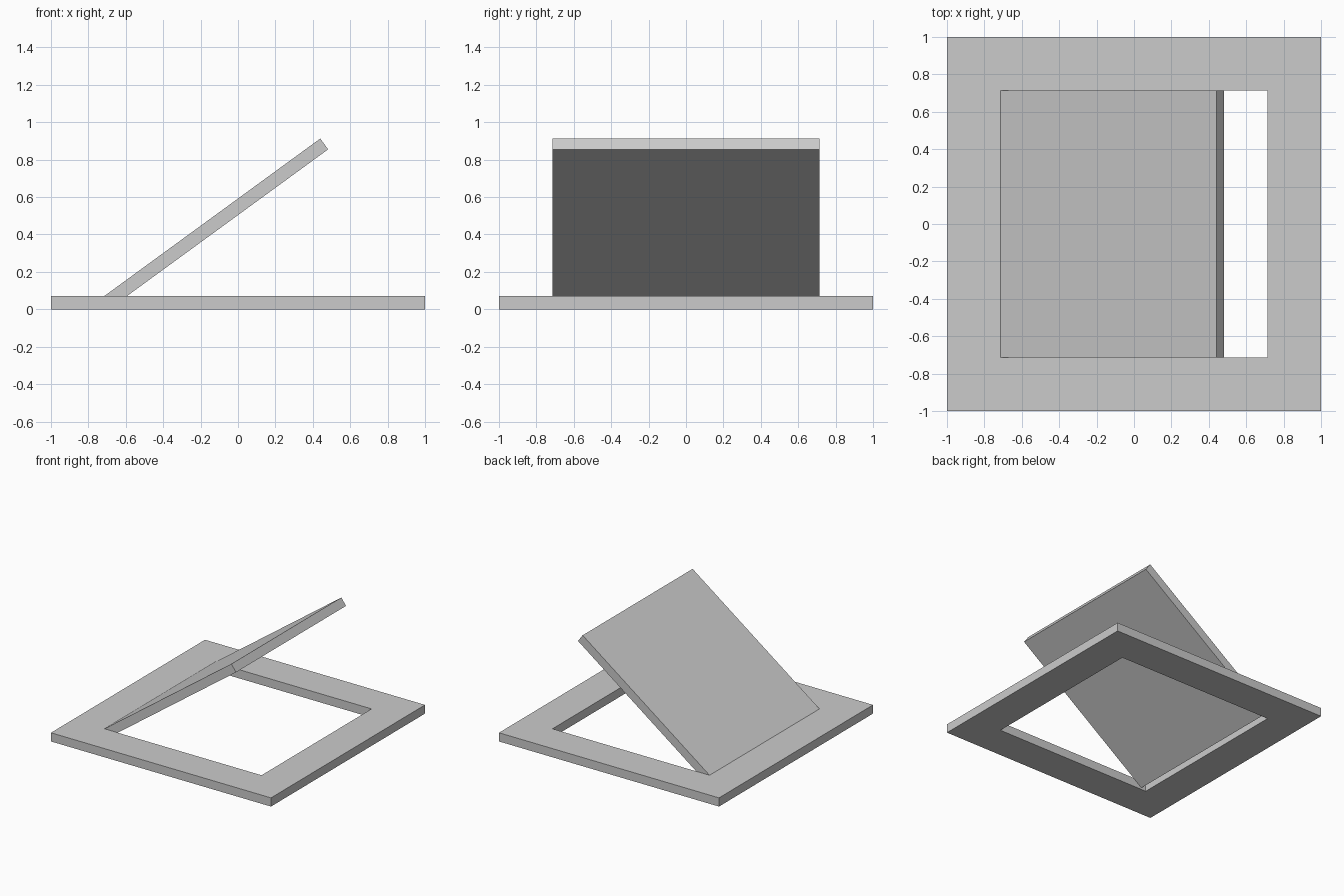
import bpy, bmesh
from math import radians
from mathutils import Matrix, Vector

if "Cube" in bpy.data.objects:
    bpy.data.objects.remove(bpy.data.objects["Cube"])

OUTER, HOLE, THICK = 1.0, 0.714, 0.0714
TILT = radians(36.1)


def finish(name, bm):
    bmesh.ops.recalc_face_normals(bm, faces=bm.faces)
    mesh = bpy.data.meshes.new(name)
    bm.to_mesh(mesh)
    bm.free()
    obj = bpy.data.objects.new(name, mesh)
    bpy.context.collection.objects.link(obj)
    return obj


# Square frame: rectangular cross-section swept round four corners
bm = bmesh.new()
section = [(OUTER, 0), (OUTER, THICK), (HOLE, THICK), (HOLE, 0)]
rings = [[bm.verts.new((r * sx, r * sy, z)) for r, z in section]
         for sx, sy in ((-1, -1), (1, -1), (1, 1), (-1, 1))]
for i in range(4):
    a, b = rings[i], rings[(i + 1) % 4]
    for j in range(4):
        k = (j + 1) % 4
        bm.faces.new((a[j], b[j], b[k], a[k]))
finish("hatch_frame", bm)

# Lid: slab with its origin on the hinge edge, swung open
bm = bmesh.new()
bmesh.ops.create_cube(bm, size=1)
bmesh.ops.scale(bm, verts=bm.verts, vec=(2 * HOLE, 2 * HOLE, THICK))
bmesh.ops.translate(bm, verts=bm.verts, vec=(HOLE, 0, -THICK / 2))
lid = finish("hatch_lid", bm)
lid.location = Vector((-HOLE, 0, THICK))
lid.rotation_euler = (0, -TILT, 0)
